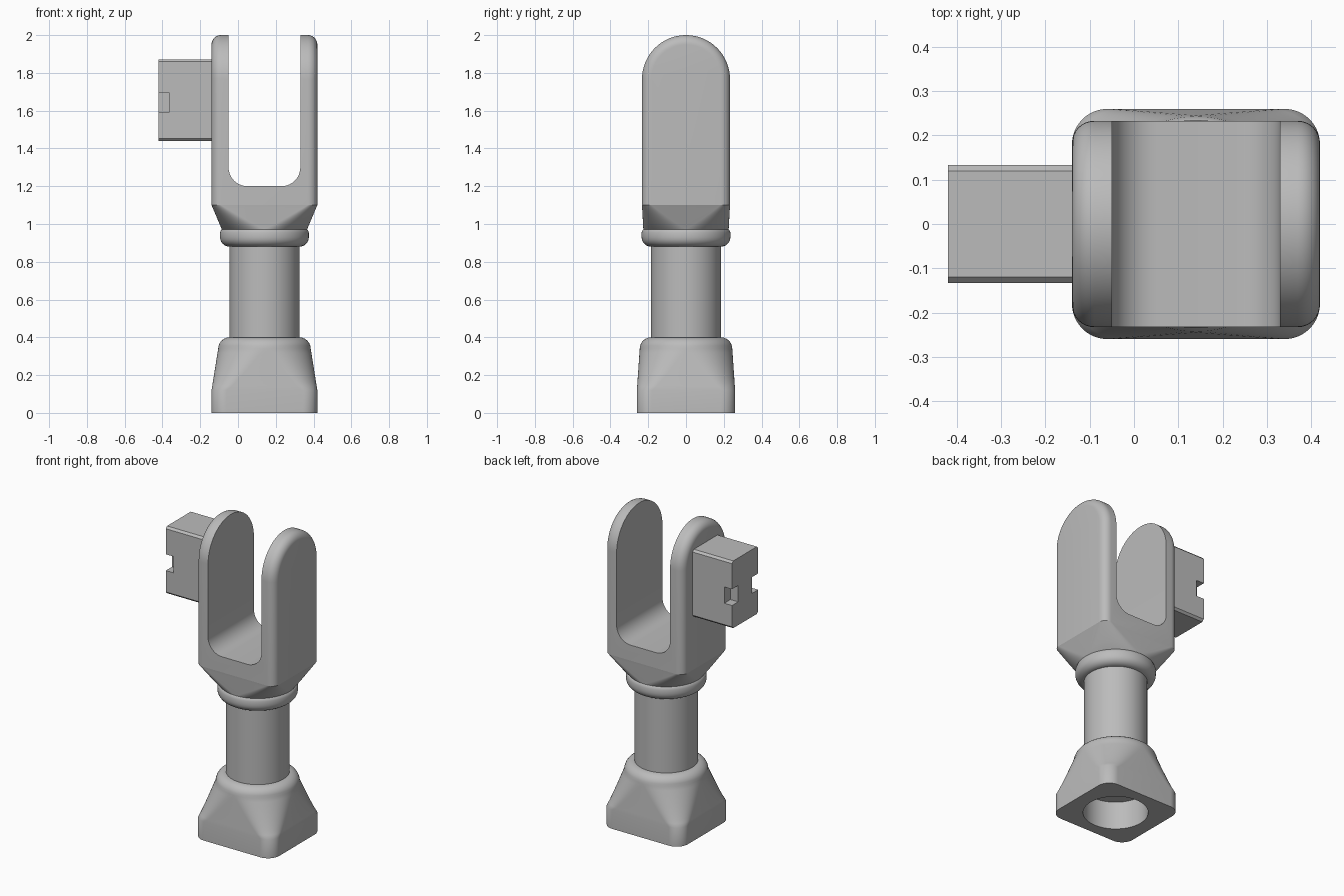
import bpy, bmesh, math

if "Cube" in bpy.data.objects:
    bpy.data.objects.remove(bpy.data.objects["Cube"])

CX = 0.14  # the fork and shaft axis sits right of centre

grey = bpy.data.materials.new("grey_metal")
grey.diffuse_color = (0.5, 0.5, 0.5, 1)
grey.use_nodes = True
grey.node_tree.nodes["Principled BSDF"].inputs["Base Color"].default_value = grey.diffuse_color


def finish(name, bm):
    bmesh.ops.remove_doubles(bm, verts=bm.verts, dist=1e-5)
    bmesh.ops.recalc_face_normals(bm, faces=bm.faces)
    me = bpy.data.meshes.new(name)
    bm.to_mesh(me)
    bm.free()
    me.materials.append(grey)
    ob = bpy.data.objects.new(name, me)
    bpy.context.collection.objects.link(ob)
    return ob


def loft(name, rings):
    """Skin a list of equal-length point rings and cap both ends."""
    bm = bmesh.new()
    vs = [[bm.verts.new(p) for p in r] for r in rings]
    n = len(vs[0])
    for a, b in zip(vs, vs[1:]):
        for i in range(n):
            j = (i + 1) % n
            bm.faces.new((a[i], a[j], b[j], b[i]))
    bm.faces.new(vs[0])
    bm.faces.new(vs[-1])
    return finish(name, bm)


def ring(z, a, b=None, r=None, seg=16):
    """Rounded rectangle of half sizes a, b and corner r; a circle if only a is given."""
    b = a if b is None else b
    r = a if r is None else r
    pts = []
    for q, (sx, sy) in enumerate([(1, 1), (-1, 1), (-1, -1), (1, -1)]):
        for i in range(seg + 1):
            t = (q + i / seg) * math.pi / 2
            pts.append((CX + sx * (a - r) + r * math.cos(t), sy * (b - r) + r * math.sin(t), z))
    return pts


def morph(z0, s0, z1, s1, n=8, ease=1.0):
    """Rings blending one section (a, b, r) into another."""
    out = []
    for i in range(n + 1):
        t = i / n
        a, b = (s0[k] + (s1[k] - s0[k]) * t for k in (0, 1))
        r = s0[2] + (s1[2] - s0[2]) * t ** ease
        out.append(ring(z0 + (z1 - z0) * t, a, b, min(r, a, b)))
    return out


def box(name, x0, x1, y0, y1, z0, z1):
    return loft(name, [[(x, y0, z0), (x, y1, z0), (x, y1, z1), (x, y0, z1)] for x in (x0, x1)])


def cut(ob, cutter):
    m = ob.modifiers.new("cut", 'BOOLEAN')
    m.operation = 'DIFFERENCE'
    m.solver = 'EXACT'
    m.object = cutter
    bpy.context.view_layer.objects.active = ob
    bpy.ops.object.modifier_apply(modifier=m.name)
    bpy.data.objects.remove(cutter, do_unlink=True)


def smooth(ob, angle=35):
    bpy.ops.object.select_all(action='DESELECT')
    ob.select_set(True)
    bpy.context.view_layer.objects.active = ob
    bpy.ops.object.shade_smooth_by_angle(angle=math.radians(angle))


# socket base: bored square foot blending into a round shoulder
rings = [ring(0.18, 0.19), ring(0, 0.19)]
rings += [ring(0, 0.28, 0.26, 0.08)]
rings += morph(0.12, (0.28, 0.26, 0.08), 0.34, (0.245, 0.245, 0.245), 10, 0.85)
for i in range(1, 7):
    t = i / 6 * math.pi / 2
    rings.append(ring(0.34 + 0.06 * math.sin(t), 0.185 + 0.06 * math.cos(t)))
base = loft("socket_base", rings)

# round shaft
shaft = loft("shaft", [ring(0.39, 0.185), ring(0.9, 0.185)])

# collar and neck: round ring blending up to the fork's rounded rectangle
rings = []
for i in range(7):
    t = i / 6 * math.pi / 2
    rings.append(ring(0.88 + 0.05 * (1 - math.cos(t)), 0.185 + 0.05 * math.sin(t)))
rings += [ring(0.955, 0.235), ring(0.968, 0.23)]
rings += morph(0.972, (0.226, 0.226, 0.226), 1.1, (0.28, 0.233, 0.05), 8, 0.9)
neck = loft("neck", rings)


# fork: round-topped plate with filleted outer rims
def arch(x, w):
    pts = [(x, w, 1.1)]
    pts += [(x, w * math.cos(i * math.pi / 32), 1.767 + w * math.sin(i * math.pi / 32))
            for i in range(33)]
    return pts + [(x, -w, 1.1)]


half = []
for i in range(9):
    t = i / 8 * math.pi / 2
    half.append((0.28 - 0.05 * (1 - math.cos(t)), 0.233 - 0.05 * (1 - math.sin(t))))
rings = [arch(CX - x, w) for x, w in half] + [arch(CX + x, w) for x, w in reversed(half)]
fork = loft("fork", rings)

# slot with rounded floor corners
prof = [(-0.19, 2.2)]
for c, start in ((-0.09, 180), (0.09, 270)):
    for i in range(11):
        t = math.radians(start + 9 * i)
        prof.append((c + 0.1 * math.cos(t), 1.3 + 0.1 * math.sin(t)))
prof.append((0.19, 2.2))
cut(fork, loft("slot_cutter", [[(CX + x, y, z) for x, z in prof] for y in (-0.5, 0.5)]))

# side peg with chamfered long edges and two notches at its outer end
c, hy, hz, zc = 0.013, 0.133, 0.216, 1.656
octagon = [(hy, hz - c), (hy - c, hz), (c - hy, hz), (-hy, hz - c),
           (-hy, c - hz), (c - hy, -hz), (hy - c, -hz), (hy, c - hz)]
peg = loft("side_peg", [[(x, y, zc + z) for y, z in octagon] for x in (-0.42, -0.10)])
for s in (-1, 1):
    y0, y1 = sorted((s * 0.07, s * 0.3))
    cut(peg, box("notch_cutter", -0.6, -0.365, y0, y1, 1.59, 1.695))

for ob in (base, shaft, neck, fork):
    smooth(ob)
